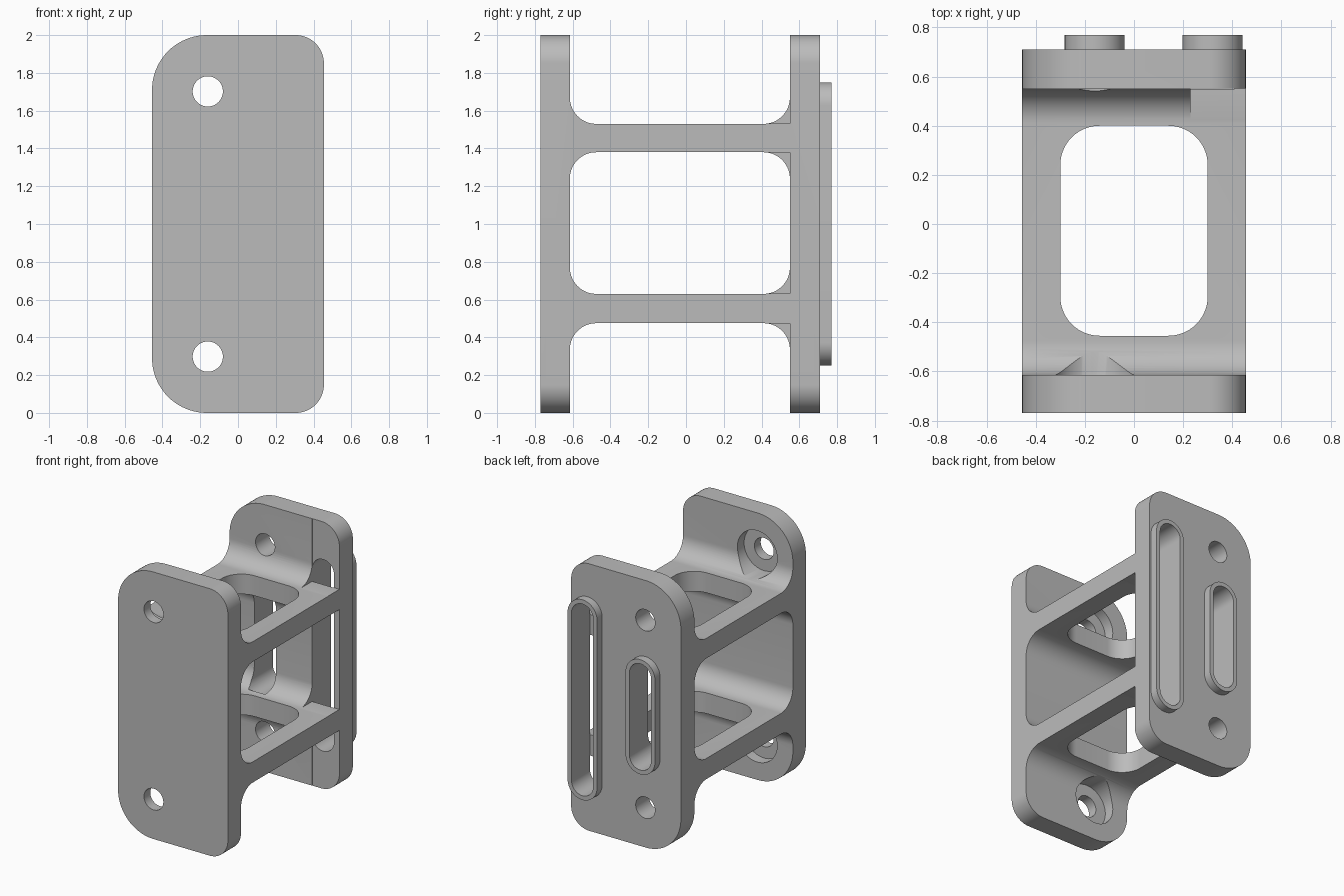
import bpy, bmesh
from math import sin, cos, pi
from mathutils import Vector

if "Cube" in bpy.data.objects:
    bpy.data.objects.remove(bpy.data.objects["Cube"])

grey = bpy.data.materials.new("plain grey")
grey.use_nodes = True
colour = (0.5, 0.5, 0.5, 1)
grey.diffuse_color = colour
grey.node_tree.nodes["Principled BSDF"].inputs["Base Color"].default_value = colour


def prism(name, axis, u, v, w, radii, steps=14):
    """Rounded rectangle (u by v) extruded over w along an axis.
    radii go round from the (high u, high v) corner."""
    (u0, u1), (v0, v1), (w0, w1) = u, v, w
    corners = [(u1, v1, -1, -1), (u0, v1, 1, -1), (u0, v0, 1, 1), (u1, v0, -1, 1)]
    place = {"x": lambda a, b, c: Vector((c, a, b)),
             "y": lambda a, b, c: Vector((a, c, b)),
             "z": lambda a, b, c: Vector((a, b, c))}[axis]
    points = []
    for i, ((cu, cv, su, sv), r) in enumerate(zip(corners, radii)):
        n = steps if r else 0
        for k in range(n + 1):
            a = pi / 2 * (i + k / max(n, 1))
            points.append((cu + su * r + r * cos(a), cv + sv * r + r * sin(a)) if r else (cu, cv))
    bm = bmesh.new()
    face = bm.faces.new([bm.verts.new(place(a, b, w0)) for a, b in points])
    new = bmesh.ops.extrude_face_region(bm, geom=[face])["geom"]
    shift = place(0, 0, w1 - w0)
    bmesh.ops.translate(bm, vec=shift, verts=[g for g in new if isinstance(g, bmesh.types.BMVert)])
    bmesh.ops.remove_doubles(bm, verts=bm.verts, dist=0.00001)
    bmesh.ops.recalc_face_normals(bm, faces=bm.faces)
    mesh = bpy.data.meshes.new(name)
    bm.to_mesh(mesh)
    bm.free()
    mesh.materials.append(grey)
    ob = bpy.data.objects.new(name, mesh)
    bpy.context.collection.objects.link(ob)
    return ob


def combine(target, tool, operation="DIFFERENCE"):
    mod = target.modifiers.new("combine", "BOOLEAN")
    mod.operation, mod.object, mod.solver = operation, tool, "EXACT"
    bpy.context.view_layer.objects.active = target
    bpy.ops.object.modifier_apply(modifier=mod.name)
    bpy.data.objects.remove(tool)


def stadium(x, half, z0, z1, y):
    return prism("stadium", "y", (x - half, x + half), (z0, z1), y, [half] * 4)


# Solid block with the outline of the two end plates
body = prism("bracket_body", "y", (-0.455, 0.455), (0, 2), (-0.77, 0.71), [0.15, 0.29, 0.29, 0.15], 20)

# Openings above, between and below the shelves, with filleted corners
f = 0.14
inner, outer = -0.615, 0.55
for z0, z1, radii in ((1.53, 2.3, [0, 0, f, f]),
                      (0.63, 1.38, [f] * 4),
                      (-0.3, 0.475, [f, f, 0, 0])):
    combine(body, prism("opening", "x", (inner, outer), (z0, z1), (-1, 1), radii))
    # Square rear corners beside the long slot
    combine(body, prism("square_corner", "x", (0.3, outer + 0.001),
                        (z0 + 0.001, z1 - 0.001), (0.23, 1), [0] * 4))

# Rounded window through both shelves
combine(body, prism("shelf_window", "z", (-0.30, 0.30), (-0.455, 0.40), (0.2, 1.8), [0.16] * 4))

# Raised rims and the slots inside them
for x, z0, z1, start in ((0.32, 0.25, 1.75, 0.549), (-0.16, 0.57, 1.43, 0.45)):
    combine(body, stadium(x, 0.122, z0, z1, (0.65, 0.77)), "UNION")
    combine(body, stadium(x, 0.09, z0 + 0.032, z1 - 0.032, (start, 0.9)))

# Screw holes through both plates, counterbored behind the front plate
for z in (0.298, 1.702):
    combine(body, stadium(-0.16, 0.08, z - 0.08, z + 0.08, (-1, 1)))
    combine(body, stadium(-0.16, 0.165, z - 0.165, z + 0.165, (-0.695, -0.4)))

# Smooth the curved walls, keep the edges sharp
bpy.ops.object.select_all(action="DESELECT")
body.select_set(True)
bpy.context.view_layer.objects.active = body
bpy.ops.object.shade_smooth_by_angle(angle=0.5)
